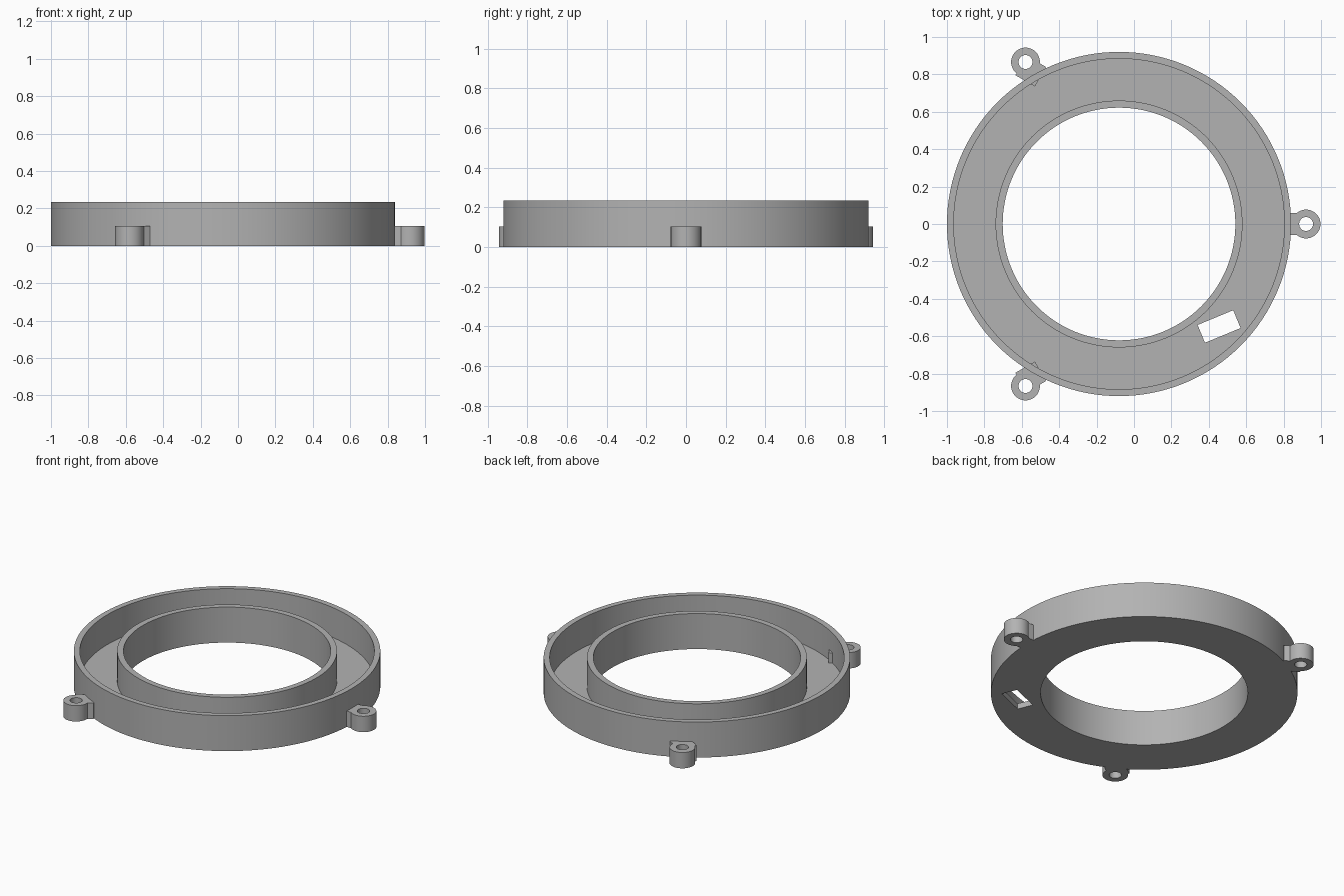
import bpy, bmesh, math
from mathutils import Matrix, Vector

cube = bpy.data.objects.get("Cube")
if cube:
    bpy.data.objects.remove(cube, do_unlink=True)

CENTRE = Vector((-0.08, 0, 0))
HEIGHT, FLOOR, LUG_HEIGHT = 0.235, 0.037, 0.105

grey = bpy.data.materials.new("plain grey")
grey.use_nodes = True
grey.diffuse_color = (0.45, 0.45, 0.45, 1)
grey.node_tree.nodes["Principled BSDF"].inputs["Base Color"].default_value = grey.diffuse_color


def to_object(name, bm):
    bmesh.ops.recalc_face_normals(bm, faces=bm.faces)
    mesh = bpy.data.meshes.new(name)
    bm.to_mesh(mesh)
    bm.free()
    mesh.materials.append(grey)
    obj = bpy.data.objects.new(name, mesh)
    bpy.context.collection.objects.link(obj)
    return obj


def cylinder(name, at, radius, z0, z1, sides=48):
    bm = bmesh.new()
    bmesh.ops.create_cone(bm, cap_ends=True, segments=sides, radius1=radius, radius2=radius,
                          depth=z1 - z0, matrix=Matrix.Translation((at.x, at.y, (z0 + z1) / 2)))
    return to_object(name, bm)


def box(name, at, length, width, z0, z1, angle):
    bm = bmesh.new()
    bmesh.ops.create_cube(bm, size=1, matrix=Matrix.Translation((at.x, at.y, (z0 + z1) / 2))
                          @ Matrix.Rotation(angle, 4, 'Z')
                          @ Matrix.Diagonal((length, width, z1 - z0, 1)))
    return to_object(name, bm)


def combine(target, tool, operation):
    mod = target.modifiers.new("combine", 'BOOLEAN')
    mod.operation, mod.object, mod.solver = operation, tool, 'EXACT'
    bpy.context.view_layer.objects.active = target
    bpy.ops.object.modifier_apply(modifier=mod.name)
    bpy.data.objects.remove(tool, do_unlink=True)


def smooth(obj):
    bpy.ops.object.select_all(action='DESELECT')
    obj.select_set(True)
    bpy.context.view_layer.objects.active = obj
    bpy.ops.object.shade_smooth_by_angle(angle=math.radians(30))


# Annular tray: a U-shaped section turned about the ring axis
section = [(0.622, 0), (0.92, 0), (0.92, HEIGHT), (0.884, HEIGHT),
           (0.884, FLOOR), (0.66, FLOOR), (0.66, HEIGHT), (0.622, HEIGHT)]
SIDES = 128
bm = bmesh.new()
loops = []
for i in range(SIDES):
    a = math.tau * i / SIDES
    loops.append([bm.verts.new((CENTRE.x + r * math.cos(a), r * math.sin(a), z)) for r, z in section])
for i in range(SIDES):
    here, after = loops[i], loops[(i + 1) % SIDES]
    for j in range(len(section)):
        k = (j + 1) % len(section)
        bm.faces.new((here[j], after[j], after[k], here[k]))
tray = to_object("ring_tray", bm)

# Cable slot through the floor
slot = box("slot_cutter", Vector((0.455, -0.548, 0)), 0.206, 0.103, -0.1, 0.1, math.radians(22.5))
combine(tray, slot, 'DIFFERENCE')
smooth(tray)

# Three screw lugs, each a drilled boss with a square root block reaching into the wall
for name, degrees in (("left", 0), ("back_right", 120), ("front_right", -120)):
    a = math.radians(degrees)
    out = Vector((math.cos(a), math.sin(a), 0))
    lug = cylinder(name + "_screw_lug", CENTRE + out, 0.077, 0, LUG_HEIGHT)
    root = box("lug_root", CENTRE + out * 0.944, 0.12, 0.12, 0, LUG_HEIGHT, -a)
    combine(lug, root, 'UNION')
    drill = cylinder("drill", CENTRE + out, 0.037, -0.1, LUG_HEIGHT + 0.1)
    combine(lug, drill, 'DIFFERENCE')
    smooth(lug)
